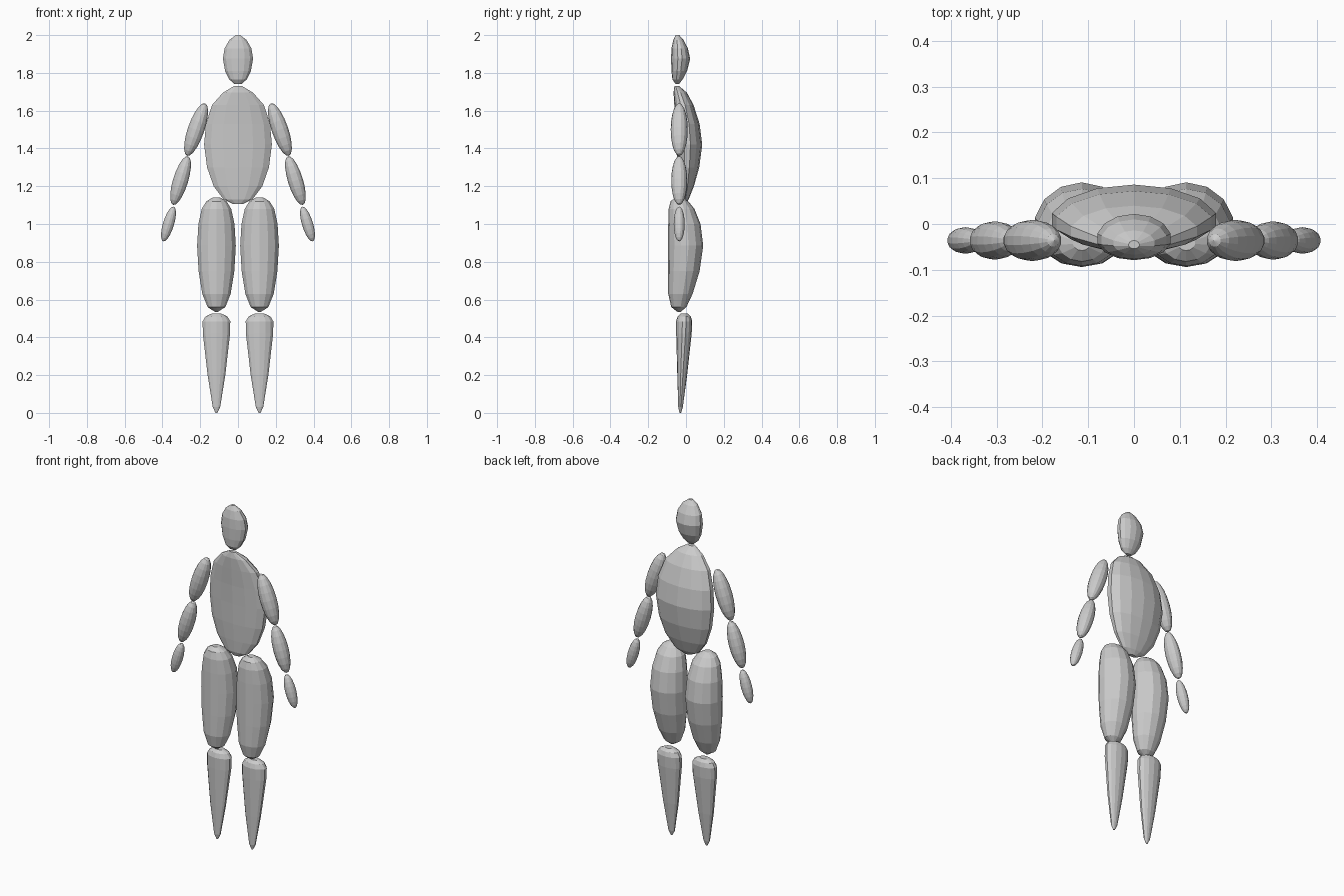
import bpy, bmesh, math
from mathutils import Matrix

SEG = 14


def loft(name, cx, rings, seg=SEG):
    """Stack of rings (z, half width, front y, rim y, back y), closed at both ends."""
    bm = bmesh.new()
    loops = []
    for z, w, yf, ym, yb in rings:
        loop = []
        for i in range(seg):
            a = 2 * math.pi * (i + 0.5) / seg
            s = math.sin(a)
            y = ym + s * ((yb - ym) if s > 0 else (ym - yf))
            loop.append(bm.verts.new((cx + w * math.cos(a), y, z)))
        loops.append(loop)
    for lo, hi in zip(loops, loops[1:]):
        for i in range(seg):
            j = (i + 1) % seg
            bm.faces.new((lo[i], lo[j], hi[j], hi[i]))
    bm.faces.new(loops[0][::-1])
    bm.faces.new(loops[-1])
    bmesh.ops.recalc_face_normals(bm, faces=bm.faces)
    finish(name, bm)


def ellipsoid(name, centre, radii, tilt):
    bm = bmesh.new()
    m = (Matrix.Translation(centre) @ Matrix.Rotation(tilt, 4, 'Y')
         @ Matrix.Diagonal((*radii, 1)))
    bmesh.ops.create_uvsphere(bm, u_segments=SEG, v_segments=10, radius=1, matrix=m)
    finish(name, bm)


def finish(name, bm):
    mesh = bpy.data.meshes.new(name)
    bm.to_mesh(mesh)
    bm.free()
    bpy.context.collection.objects.link(bpy.data.objects.new(name, mesh))


# Head: flattish face, rounded back
loft("head", 0, [
    (1.742, 0.020, -0.056, -0.048, -0.036), (1.765, 0.047, -0.072, -0.045, -0.018),
    (1.81, 0.070, -0.077, -0.038, 0.006), (1.875, 0.082, -0.079, -0.033, 0.022),
    (1.93, 0.073, -0.077, -0.036, 0.010), (1.975, 0.046, -0.067, -0.042, -0.014),
    (2.0, 0.012, -0.054, -0.046, -0.036)])

# Torso: nearly flat chest, bulging back
loft("torso", 0, [
    (1.105, 0.025, -0.024, -0.014, -0.002), (1.13, 0.078, -0.034, -0.010, 0.014),
    (1.2, 0.132, -0.040, -0.002, 0.042), (1.3, 0.168, -0.046, 0.003, 0.070),
    (1.42, 0.184, -0.050, 0.006, 0.086), (1.53, 0.174, -0.055, 0.000, 0.072),
    (1.63, 0.141, -0.062, -0.018, 0.040), (1.695, 0.082, -0.066, -0.038, 0.005),
    (1.73, 0.022, -0.061, -0.053, -0.036)])

for side, sx in (("left", 1), ("right", -1)):
    # Leg: bulky thigh above a tapered shin
    loft(side + "_thigh", sx * 0.114, [
        (0.535, 0.008, -0.045, -0.036, -0.028), (0.56, 0.048, -0.078, -0.038, 0.002),
        (0.63, 0.077, -0.094, -0.030, 0.035), (0.75, 0.097, -0.094, -0.018, 0.072),
        (0.885, 0.105, -0.094, -0.008, 0.091), (1.0, 0.098, -0.094, -0.014, 0.077),
        (1.08, 0.080, -0.092, -0.026, 0.045), (1.12, 0.055, -0.082, -0.034, 0.012),
        (1.14, 0.020, -0.058, -0.040, -0.020)])
    loft(side + "_shin", sx * 0.114, [
        (0.0, 0.005, -0.034, -0.030, -0.026), (0.03, 0.020, -0.041, -0.029, -0.017),
        (0.2, 0.048, -0.046, -0.023, 0.006), (0.42, 0.074, -0.052, -0.012, 0.030),
        (0.485, 0.075, -0.053, -0.009, 0.033), (0.51, 0.060, -0.045, -0.009, 0.026),
        (0.525, 0.028, -0.028, -0.010, 0.010)])
    # Arm: three ellipsoids hanging outwards
    for part, x, z, radii, tilt in (
            ("upper_arm", 0.222, 1.50, (0.045, 0.045, 0.147), 19),
            ("forearm", 0.304, 1.23, (0.041, 0.042, 0.135), 17),
            ("hand", 0.368, 1.0, (0.030, 0.029, 0.096), 17)):
        ellipsoid(f"{side}_{part}", (sx * x, -0.036, z), radii,
                  -sx * math.radians(tilt))
